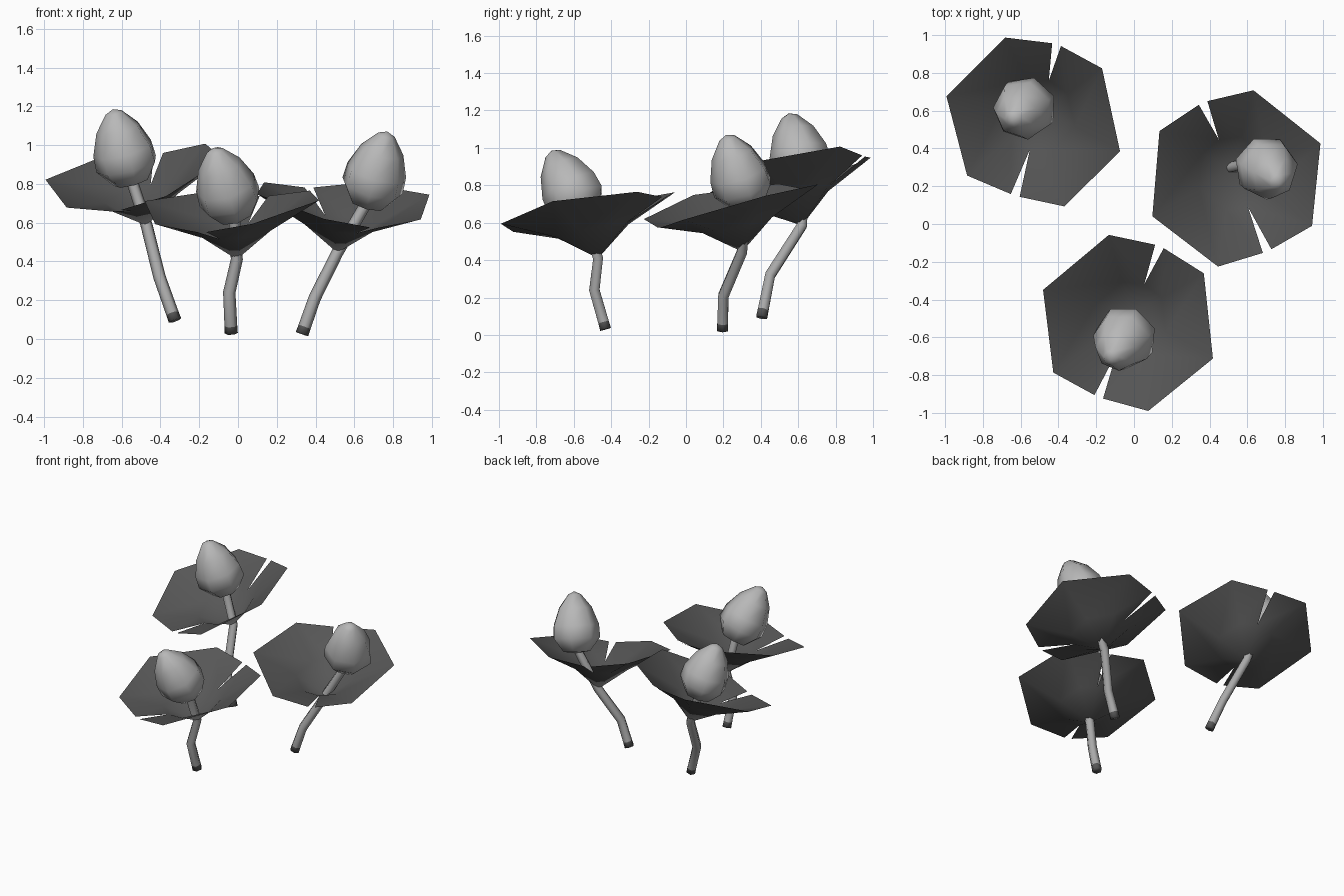
import bpy, bmesh, math
from mathutils import Vector, Quaternion

if "Cube" in bpy.data.objects:
    bpy.data.objects.remove(bpy.data.objects["Cube"])

UP = Vector((0, 0, 1))


def material(name, v):
    m = bpy.data.materials.new(name)
    m.diffuse_color = (v, v, v, 1)
    m.use_nodes = True
    m.node_tree.nodes["Principled BSDF"].inputs["Base Color"].default_value = m.diffuse_color
    return m


LEAF = material("dark grey", 0.095)
BUD = material("light grey", 0.48)
STEM = material("mid grey", 0.40)


def finish(bm, name, *mats):
    bmesh.ops.recalc_face_normals(bm, faces=bm.faces)
    for f in bm.faces:
        f.smooth = True
    me = bpy.data.meshes.new(name)
    bm.to_mesh(me)
    bm.free()
    for m in mats:
        me.materials.append(m)
    ob = bpy.data.objects.new(name, me)
    bpy.context.collection.objects.link(ob)
    return ob


def ring(bm, centre, rot, r, n=6, phase=0.0):
    return [bm.verts.new(centre + rot @ Vector((r * math.cos(phase + math.tau * i / n),
                                                r * math.sin(phase + math.tau * i / n), 0)))
            for i in range(n)]


def bridge(bm, a, b, mat=0):
    n = len(a)
    for i in range(n):
        f = bm.faces.new((a[i], a[(i + 1) % n], b[(i + 1) % n], b[i]))
        f.material_index = mat


# Stem: bent six-sided tube with a dark foot
def make_stem(name, points):
    pts = [Vector(p) for p in points]
    pts.insert(1, pts[0] + (pts[1] - pts[0]).normalized() * 0.04)
    bm = bmesh.new()
    rings = []
    for i, p in enumerate(pts):
        t = (pts[min(i + 1, len(pts) - 1)] - pts[max(i - 1, 0)]).normalized()
        rings.append(ring(bm, p, UP.rotation_difference(t), 0.034 - 0.001 * i))
    for i in range(len(rings) - 1):
        bridge(bm, rings[i], rings[i + 1], 1 if i == 0 else 0)
    bm.faces.new(rings[0]).material_index = 1
    finish(bm, name, STEM, LEAF)


# Leaf: hexagonal funnel with a steep throat and two opposite slits
def make_leaf(name, apex, slope, turn):
    n = Vector((-slope[0], -slope[1], 1)).normalized()
    rot = UP.rotation_difference(n) @ Quaternion(UP, math.radians(turn))
    bm = bmesh.new()

    def vert(deg, r, h):
        a = math.radians(deg)
        return bm.verts.new(Vector(apex) + rot @ Vector((r * math.cos(a), r * math.sin(a), h)))

    tip = vert(0, 0, 0)
    angles = (0, 34, 90, 146, 180, 214, 270, 326)
    throat = [vert(a, 0.2, 0.15) for a in angles]
    corner = {a: vert(a, 0.485, 0.31 if a in (90, 270) else 0.275)
              for a in angles if a % 180}
    for i, a in enumerate(angles):
        j = (i + 1) % 8
        b = angles[j]
        bm.faces.new((tip, throat[i], throat[j]))
        # slit lips stand a few degrees away from the slit axis
        outer_a = corner[a] if a in corner else vert(a + 3.2, 0.44, 0.24)
        outer_b = corner[b] if b in corner else vert(b - 3.2, 0.44, 0.24)
        bm.faces.new((throat[i], outer_a, outer_b, throat[j]))
    finish(bm, name, LEAF)


# Bud: faceted egg with a blunt point, leaning along its axis
def make_bud(name, base, tip, phase):
    base, tip = Vector(base), Vector(tip)
    axis = tip - base
    rot = UP.rotation_difference(axis.normalized())
    bm = bmesh.new()
    profile = ((0.095, 0.03), (0.165, 0.25), (0.160, 0.46), (0.115, 0.74), (0.045, 0.95))
    rings = [ring(bm, base + axis * t, rot, r, 7, phase) for r, t in profile]
    for a, b in zip(rings, rings[1:]):
        bridge(bm, a, b)
    for loop, end in ((rings[0], base), (rings[-1], tip)):
        v = bm.verts.new(end)
        for i in range(7):
            bm.faces.new((v, loop[i], loop[(i + 1) % 7]))
    finish(bm, name, BUD)


# label, funnel apex, leaf slope, leaf turn, lower stem points, bud base, bud tip
plants = (
    ("back_left", (-0.471, 0.620, 0.585), (0.215, 0.31), 73.5,
     ((-0.325, 0.405, 0.095), (-0.405, 0.45, 0.32)),
     (-0.545, 0.645, 0.80), (-0.645, 0.55, 1.185)),
    ("front", (-0.006, -0.470, 0.410), (0.085, 0.20), 68,
     ((-0.035, -0.43, 0.03), (-0.045, -0.49, 0.24)),
     (-0.010, -0.54, 0.625), (-0.125, -0.72, 0.985)),
    ("right", (0.512, 0.300, 0.445), (-0.10, 0.22), 113.4,
     ((0.330, 0.195, 0.025), (0.395, 0.20, 0.21)),
     (0.665, 0.34, 0.685), (0.77, 0.215, 1.07)),
)
for k, (label, apex, slope, turn, foot, base, tip) in enumerate(plants):
    inside = Vector(base).lerp(Vector(tip), 0.1)
    make_stem(label + "_stem", (*foot, apex, inside))
    make_leaf(label + "_leaf", apex, slope, turn)
    make_bud(label + "_bud", base, tip, math.radians(turn))
